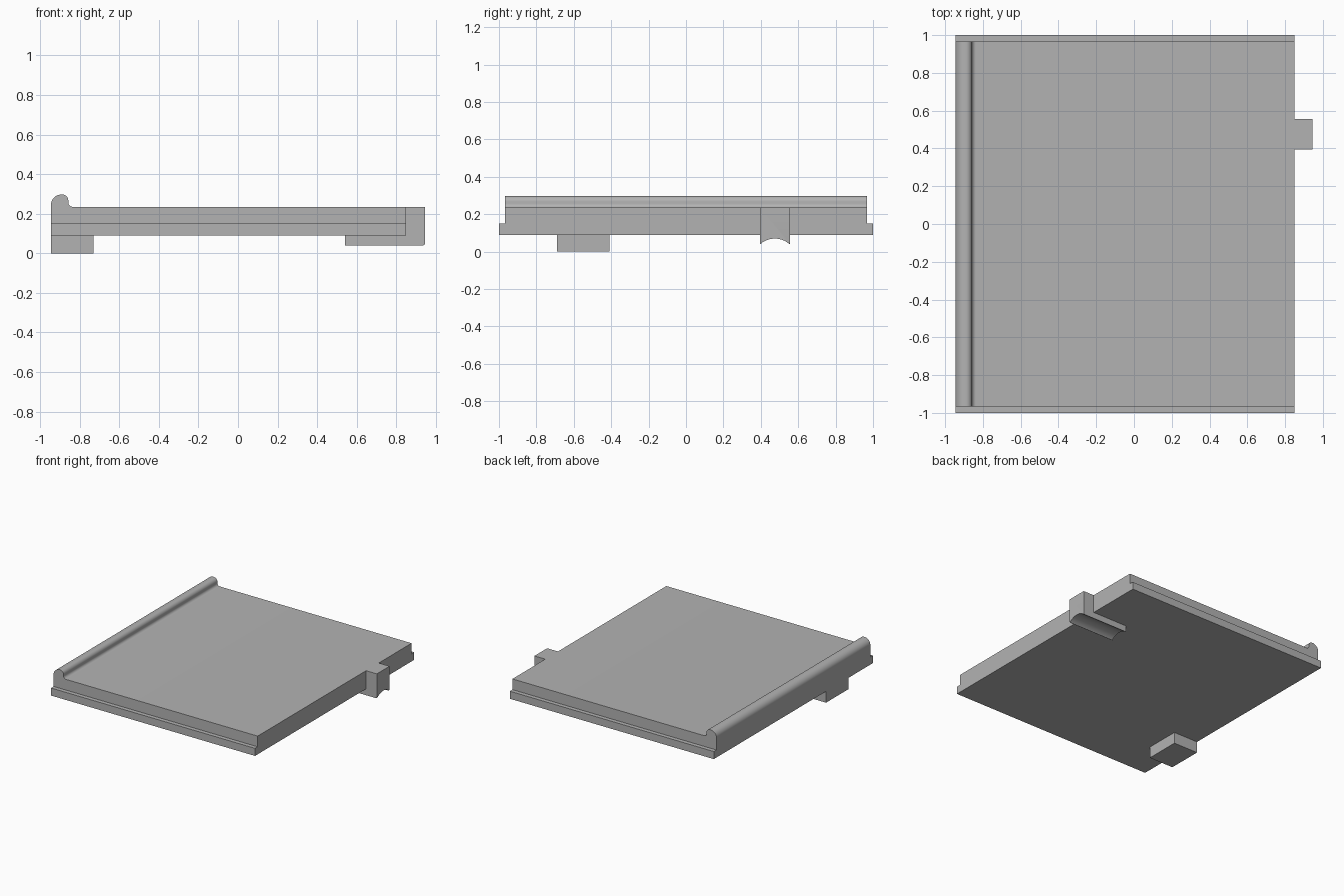
import bpy, bmesh, math
from mathutils import Vector

cube = bpy.data.objects.get("Cube")
if cube:
    bpy.data.objects.remove(cube, do_unlink=True)

grey = bpy.data.materials.new("light_grey")
grey.use_nodes = True
color = (0.45, 0.45, 0.45, 1)
grey.diffuse_color = color
grey.node_tree.nodes["Principled BSDF"].inputs["Base Color"].default_value = color


def arc(cx, cz, rx, rz, start, end, steps=12):
    """Points on an elliptical arc, angles in degrees."""
    angles = [math.radians(start + (end - start) * i / steps) for i in range(steps + 1)]
    return [(cx + rx * math.cos(a), cz + rz * math.sin(a)) for a in angles]


def extrude(name, profile, axis, low, high):
    """Extrude a closed outline along x or y; outline is (other axis, z)."""
    def place(p, t):
        return (t, p[0], p[1]) if axis == "x" else (p[0], t, p[1])
    bm = bmesh.new()
    face = bm.faces.new([bm.verts.new(place(p, low)) for p in profile])
    result = bmesh.ops.extrude_face_region(bm, geom=[face])
    moved = [g for g in result["geom"] if isinstance(g, bmesh.types.BMVert)]
    shift = Vector((high - low, 0, 0) if axis == "x" else (0, high - low, 0))
    bmesh.ops.translate(bm, verts=moved, vec=shift)
    bmesh.ops.recalc_face_normals(bm, faces=bm.faces)
    mesh = bpy.data.meshes.new(name)
    bm.to_mesh(mesh)
    bm.free()
    mesh.materials.append(grey)
    obj = bpy.data.objects.new(name, mesh)
    bpy.context.collection.objects.link(obj)
    bpy.ops.object.select_all(action="DESELECT")
    obj.select_set(True)
    bpy.context.view_layer.objects.active = obj
    bpy.ops.object.shade_smooth_by_angle(angle=math.radians(30))
    return obj


LEFT, RIGHT = 0.85, -0.945
BASE, STEP, TOP = 0.09, 0.15, 0.235

# Wide lower flange
extrude("lower_flange", [(RIGHT, BASE), (LEFT, BASE), (LEFT, STEP), (RIGHT, STEP)], "y", -1, 1)

# Upper panel with rounded finger lip and fillet along one edge
panel = [(RIGHT, STEP), (LEFT, STEP), (LEFT, TOP)]
panel += arc(-0.836, 0.257, 0.022, 0.022, 270, 180, 8)
panel += arc(-0.888, 0.267, 0.03, 0.03, 0, 90, 10)
panel += arc(-0.892, 0.247, 0.053, 0.05, 90, 180, 12)
extrude("upper_panel_with_lip", panel, "y", -0.967, 0.967)

# Rectangular foot under the lip side
extrude("foot", [(RIGHT, 0), (-0.73, 0), (-0.73, BASE), (RIGHT, BASE)], "y", -0.69, -0.41)

# Hook-shaped latch, with a round channel cut along its underside
END = 0.945
hook = [(0.54, 0.04)] + arc(END - 0.01, 0.05, 0.01, 0.01, 270, 360, 5)
hook += [(END, TOP), (LEFT, TOP), (LEFT, BASE), (0.54, BASE)]
latch = extrude("latch", hook, "y", 0.395, 0.555)

radius = 0.117
channel = extrude("channel_cutter", arc(0.475, 0.07 - radius, radius, radius, 0, 360, 96)[:-1],
                  "x", 0.4, 1.1)
channel.hide_render = True
channel.hide_set(True)
cut = latch.modifiers.new("channel", "BOOLEAN")
cut.operation = "DIFFERENCE"
cut.solver = "EXACT"
cut.object = channel

# Keep channel edges crisp after the cut by baking it in
bpy.context.view_layer.objects.active = latch
latch.select_set(True)
bpy.ops.object.modifier_move_to_index(modifier="channel", index=0)
bpy.ops.object.modifier_apply(modifier="channel")
bpy.data.objects.remove(channel, do_unlink=True)
bpy.ops.object.select_all(action="DESELECT")
latch.select_set(True)
bpy.context.view_layer.objects.active = latch
bpy.ops.object.shade_smooth_by_angle(angle=math.radians(30))
